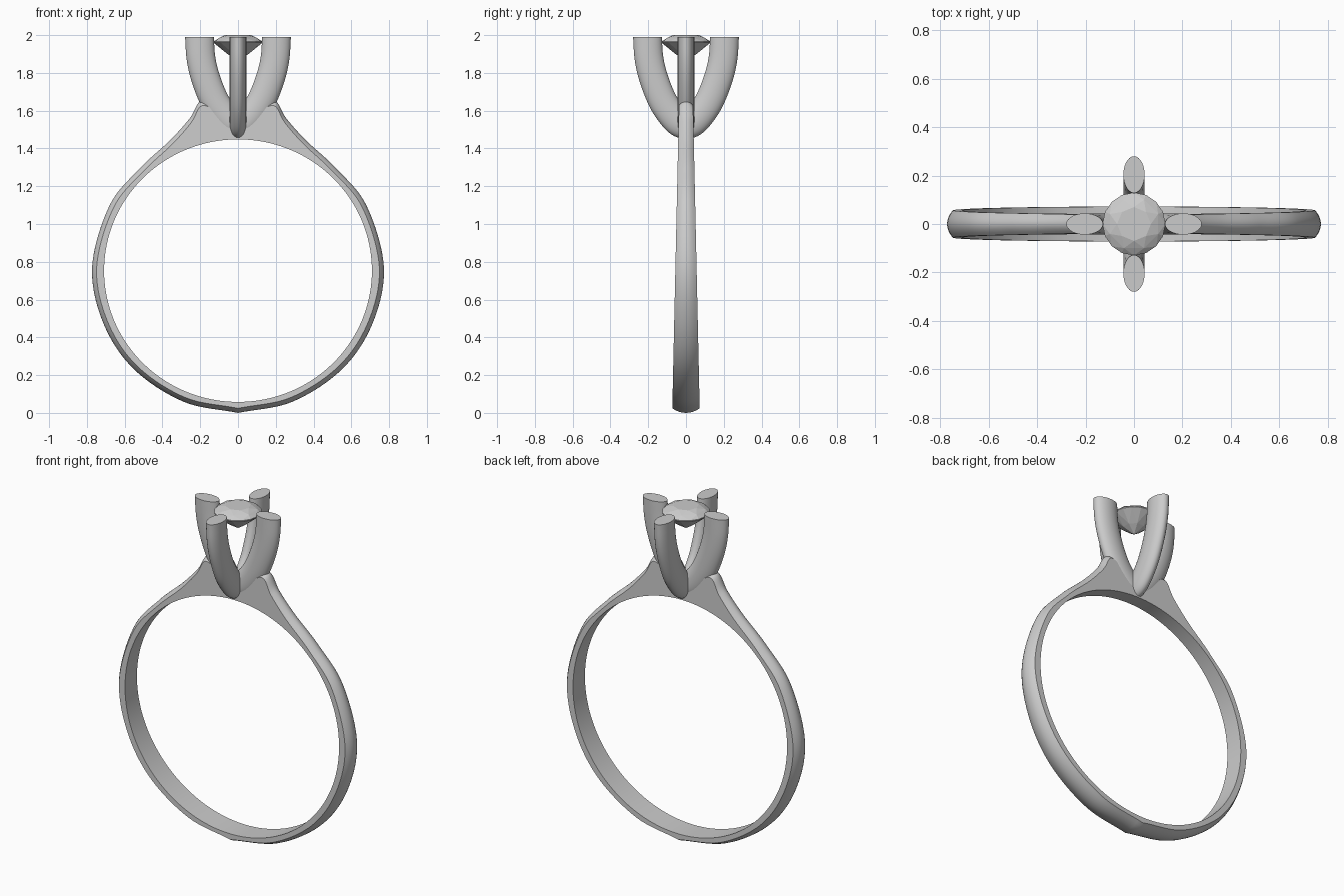
import bpy, bmesh
from math import sin, cos, pi, radians, hypot
from mathutils import Vector

cube = bpy.data.objects.get("Cube")
if cube:
    bpy.data.objects.remove(cube, do_unlink=True)


def material(name, rgb):
    m = bpy.data.materials.new(name)
    m.use_nodes = True
    m.diffuse_color = (*rgb, 1)
    m.node_tree.nodes["Principled BSDF"].inputs["Base Color"].default_value = (*rgb, 1)
    return m


metal = material("light grey metal", (0.6, 0.6, 0.6))


def finish(bm, name, smooth=None):
    bmesh.ops.recalc_face_normals(bm, faces=bm.faces[:])
    mesh = bpy.data.meshes.new(name)
    bm.to_mesh(mesh)
    bm.free()
    mesh.materials.append(metal)
    obj = bpy.data.objects.new(name, mesh)
    bpy.context.collection.objects.link(obj)
    if smooth:
        bpy.ops.object.select_all(action='DESELECT')
        obj.select_set(True)
        bpy.context.view_layer.objects.active = obj
        bpy.ops.object.shade_smooth_by_angle(angle=radians(smooth))
    return obj


def loft(name, rings, closed, smooth):
    """Skin a row of equal rings; close it into a loop or cap both ends."""
    bm = bmesh.new()
    rows = [[bm.verts.new(p) for p in ring] for ring in rings]
    pairs = list(zip(rows, rows[1:])) + ([(rows[-1], rows[0])] if closed else [])
    for a, b in pairs:
        for i in range(len(a)):
            j = (i + 1) % len(a)
            bm.faces.new((a[i], a[j], b[j], b[i]))
    if not closed:
        bm.faces.new(rows[0])
        bm.faces.new(rows[-1])
    return finish(bm, name, smooth)


def spline(points, steps):
    """Smooth Catmull-Rom samples through 2D points."""
    p = [Vector(q) for q in points]
    p = [2 * p[0] - p[1]] + p + [2 * p[-1] - p[-2]]
    out = []
    for a, b, c, d in zip(p, p[1:], p[2:], p[3:]):
        for s in range(steps):
            t = s / steps
            out.append(0.5 * (2 * b + (c - a) * t + (2 * a - 5 * b + 4 * c - d) * t * t
                              + (3 * b - a - 3 * c + d) * t ** 3))
    return out + [p[-2]]


# Band: round bore, outline rising into shoulders, domed outer face
CENTRE = 0.753
outline = [(0, 0), (0.29, 0.06), (0.555, 0.235), (0.715, 0.48), (0.772, 0.775),
           (0.68, 1.098), (0.52, 1.294), (0.36, 1.443), (0.255, 1.56),
           (0.196, 1.65), (0.1, 1.61), (0, 1.56)]
half = spline(outline, 10)
loop = half + [Vector((-p.x, p.y)) for p in reversed(half[1:-1])]
rings = []
for p in loop:
    d = Vector((p.x, p.y - CENTRE)).normalized()
    inner = Vector((d.x * 0.709, CENTRE + d.y * 0.695))
    ring = []
    for side in (-1, 1):
        ring.append((inner.x, side * (0.073 - 0.022 * inner.y), inner.y))
    for k in range(9):
        s = 1 - k / 4
        q = p - d * 0.024 * s * s
        ring.append((q.x, s * (0.073 - 0.022 * q.y), q.y))
    rings.append(ring)
loft("band", rings, True, 35)

# Prongs: two crossed U sweeps with an oval section and flat tips
arm = [(0, 1.527), (0.045, 1.545), (0.1, 1.612), (0.139, 1.685),
       (0.177, 1.79), (0.197, 1.885), (0.204, 1.99)]
path = spline([(-x, z) for x, z in reversed(arm[1:])] + arm, 6)
for name, turned in (("side_prongs", False), ("front_back_prongs", True)):
    rings = []
    for i, p in enumerate(path):
        t = path[min(i + 1, len(path) - 1)] - path[max(i - 1, 0)]
        if i in (0, len(path) - 1):
            t = Vector((0, -1 if i == 0 else 1))
        t.normalize()
        ring = []
        for k in range(28):
            a = 2 * pi * k / 28
            u, v = 0.076 * cos(a), 0.044 * sin(a)
            x, z = p.x - t.y * u, p.y + t.x * u
            ring.append((v, x, z) if turned else (x, v, z))
        rings.append(ring)
    loft(name, rings, False, 40)

# Gem: faceted brilliant, table on top and point below
bm = bmesh.new()
tiers = [(8, 0.07, 2.0, 0), (8, 0.108, 1.985, 0.5), (16, 0.13, 1.966, 0),
         (16, 0.13, 1.96, 0), (8, 0.06, 1.9, 0.5)]
for n, r, z, shift in tiers:
    for k in range(n):
        a = 2 * pi * (k + shift) / n
        bm.verts.new((r * cos(a), r * sin(a), z))
bm.verts.new((0, 0, 1.862))
bmesh.ops.convex_hull(bm, input=bm.verts[:])
bmesh.ops.dissolve_limit(bm, angle_limit=radians(1), verts=bm.verts[:], edges=bm.edges[:])
finish(bm, "gem")
